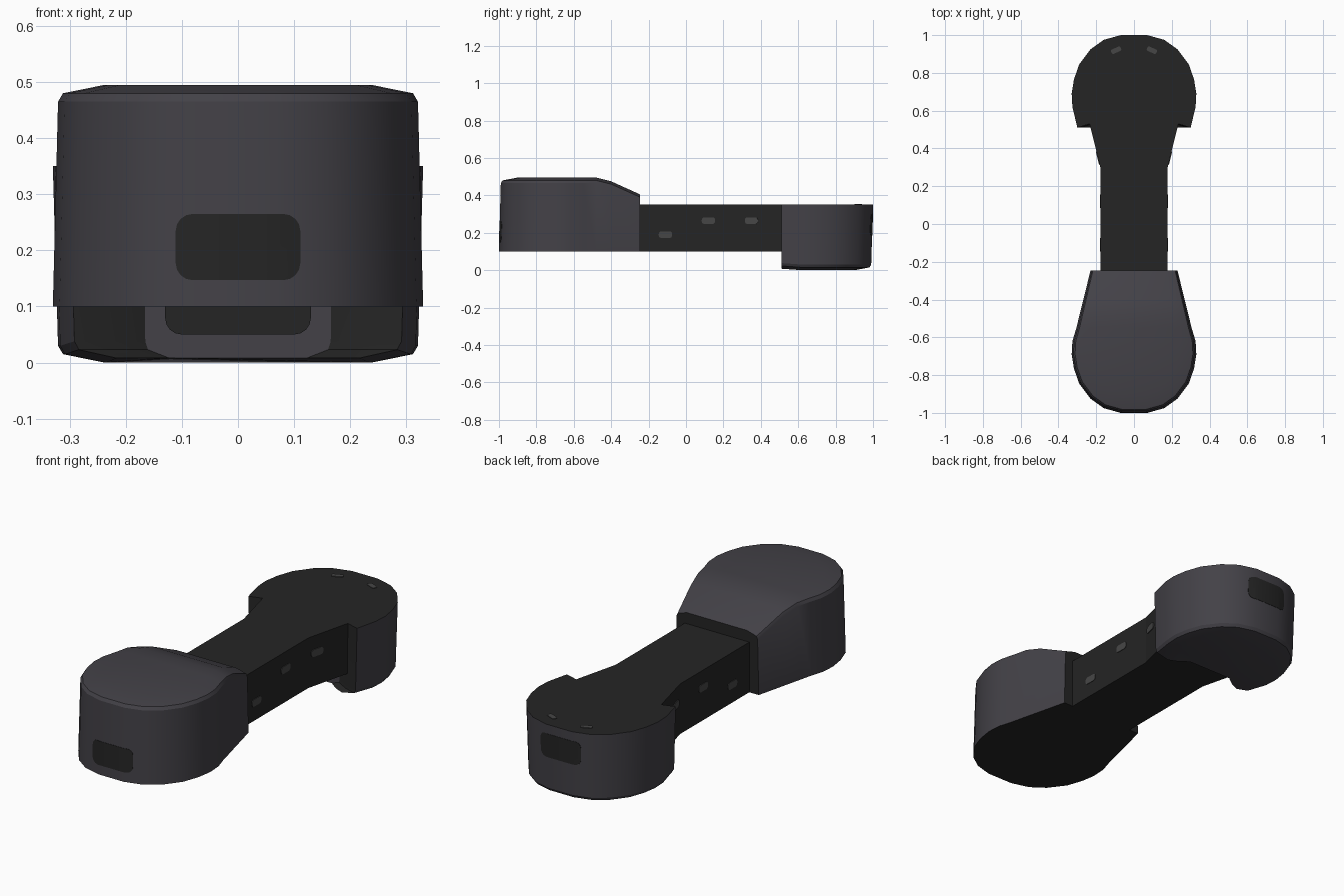
import bpy, bmesh, math
from mathutils import Matrix, Vector

if "Cube" in bpy.data.objects:
    bpy.data.objects.remove(bpy.data.objects["Cube"])


def material(name, rgb):
    m = bpy.data.materials.new(name)
    m.diffuse_color = (*rgb, 1)
    m.use_nodes = True
    m.node_tree.nodes["Principled BSDF"].inputs["Base Color"].default_value = m.diffuse_color
    return m


SHELL = material("charcoal shell", (0.056, 0.053, 0.063))
DARK = material("near black", (0.018, 0.018, 0.018))
MARK = material("indicator grey", (0.062, 0.062, 0.062))


def finish(name, bm, mats, smooth=False):
    bmesh.ops.recalc_face_normals(bm, faces=bm.faces)
    me = bpy.data.meshes.new(name)
    bm.to_mesh(me)
    bm.free()
    ob = bpy.data.objects.new(name, me)
    bpy.context.collection.objects.link(ob)
    for m in mats:
        me.materials.append(m)
    if smooth:
        bpy.ops.object.select_all(action='DESELECT')
        ob.select_set(True)
        bpy.context.view_layer.objects.active = ob
        bpy.ops.object.shade_smooth_by_angle(angle=math.radians(25))
    return ob


# Half outlines of the heads, nose to rear: (half width, distance from middle)
NOSE = [(.07, 1), (.16, .975), (.23, .925), (.29, .845), (.318, .765),
        (.33, .69), (.326, .62)]
FRONT = NOSE + [(.305, .55), (.288, .48), (.268, .40), (.23, .245)]
BACK = NOSE + [(.30, .51), (.235, .53), (.17, .565)]


def front_top(y):
    # Crown height: level, then sloping down to the neck
    if y > .48:
        return .395
    if y > .40:
        return .375 + .02 * (y - .40) / .08
    return .305 + .07 * (y - .245) / .155


def back_top(y):
    return .35 if y > .6 else .342


def head(name, half, side, base, top, notched, mats, grow=1.0):
    """Loft a drafted head; side is -1 (front, upright) or 1 (back, upside down)."""
    bm = bmesh.new()
    outline = half[::-1] + [(-x, y) for x, y in half]
    n = len(outline)
    loops = []
    for drop, s in [(None, 1), (.03, .972), (.015, .945), (0, .72)]:
        s *= grow
        loop = []
        for x, y in outline:
            yy = .65 + (y - .65) * s if y > .65 else y
            z = 0 if drop is None else top(y) - drop
            loop.append(bm.verts.new((x * s, side * yy, base - side * z)))
        loops.append(loop)
    for a, b in zip(loops, loops[1:]):
        for i in range(n):
            j = (i + 1) % n
            f = bm.faces.new((a[i], a[j], b[j], b[i]))
            # dark rear face on the front head, dark rear shoulders on the back head
            if notched:
                f.material_index = int(i in (0, 1, n - 2, n - 3))
            else:
                f.material_index = int(i == n - 1)
    bm.faces.new(loops[0]).material_index = 1
    cap = loops[-1]
    if notched:
        bm.faces.new(cap)
    else:
        for i in range(n // 2 - 1):
            bm.faces.new((cap[i], cap[i + 1], cap[n - 2 - i], cap[n - 1 - i]))
    return finish(name, bm, mats, True)


def plate(name, loc, normal, w, h, r, thick, mat, spin=0):
    """Rounded rectangle plate centred on loc, facing normal."""
    bm = bmesh.new()
    pts = []
    for k, (sx, sy) in enumerate([(1, 1), (-1, 1), (-1, -1), (1, -1)]):
        for t in range(5):
            a = (k + t / 4) * math.pi / 2
            pts.append((sx * (w / 2 - r) + r * math.cos(a),
                        sy * (h / 2 - r) + r * math.sin(a)))
    f = bm.faces.new([bm.verts.new((x, y, -thick / 2)) for x, y in pts])
    ext = bmesh.ops.extrude_face_region(bm, geom=[f])["geom"]
    bmesh.ops.translate(bm, vec=(0, 0, thick),
                        verts=[v for v in ext if isinstance(v, bmesh.types.BMVert)])
    nz = Vector(normal).normalized()
    up = Vector((0, 0, 1)) if abs(nz.z) < .9 else Vector((0, 1, 0))
    nx = up.cross(nz).normalized()
    rot = Matrix((nx, nz.cross(nx), nz)).transposed().to_4x4()
    bm.transform(Matrix.Translation(loc) @ rot @ Matrix.Rotation(spin, 4, 'Z'))
    return finish(name, bm, [mat])


# Neck bar, flaring into the back head
bm = bmesh.new()
side_pts = [(.178, -.40), (.178, .30), (.235, .53), (.235, .66)]
ring = side_pts + [(-x, y) for x, y in side_pts[::-1]]
# the tail that runs inside the back head is narrowed behind the notch
f = bm.faces.new([bm.verts.new((x, y, .10)) for x, y in ring])
ext = bmesh.ops.extrude_face_region(bm, geom=[f])["geom"]
bmesh.ops.translate(bm, vec=(0, 0, .25),
                    verts=[v for v in ext if isinstance(v, bmesh.types.BMVert)])
finish("neck_bar", bm, [DARK])

# Two heads, each with a dark curved slot on its nose
for name, half, side, base, top, notched, slot_z in [
        ("front_head", FRONT, -1, .10, front_top, False, .206),
        ("back_head", BACK, 1, .35, back_top, True, .244)]:
    head(name, half, side, base, top, notched, [SHELL, DARK])
    trim = head(name + "_slot_trim", half, side, base, top, notched, [DARK, DARK], 1.004)
    trim.hide_render = True
    trim.display_type = 'WIRE'
    slot = plate(name + "_slot", (0, side * .99, slot_z), (0, side, 0),
                 .222, .118, .03, .08, DARK)
    mod = slot.modifiers.new("trim", 'BOOLEAN')
    mod.operation = 'INTERSECT'
    mod.solver = 'EXACT'
    mod.object = trim
    # bake the trimmed slot and drop the helper
    bpy.context.view_layer.update()
    dg = bpy.context.evaluated_depsgraph_get()
    slot_mesh = bpy.data.meshes.new_from_object(slot.evaluated_get(dg))
    slot.modifiers.clear()
    slot.data = slot_mesh
    bpy.data.objects.remove(trim)

# Dark plate in the notch of the back head
plate("notch_plate", (0, .563, .10), (0, -1, 0), .26, .10, .03, .008, DARK)

# Oval marks on both sides of the neck
for sx, tag in [(1, "right"), (-1, "left")]:
    for i, (x, y, z, tilt) in enumerate([(.178, -.11, .19, 0), (.178, .12, .265, 0),
                                         (.191, .35, .265, -.25)]):
        plate(f"{tag}_mark_{i + 1}", (sx * x, y, z), (sx, tilt, 0),
              .072, .036, .015, .006, MARK)
    # Small angled marks on top of the back head
    plate(f"{tag}_top_mark", (sx * .095, .92, .35), (0, 0, 1),
          .055, .025, .008, .006, MARK, spin=-sx * .4)
